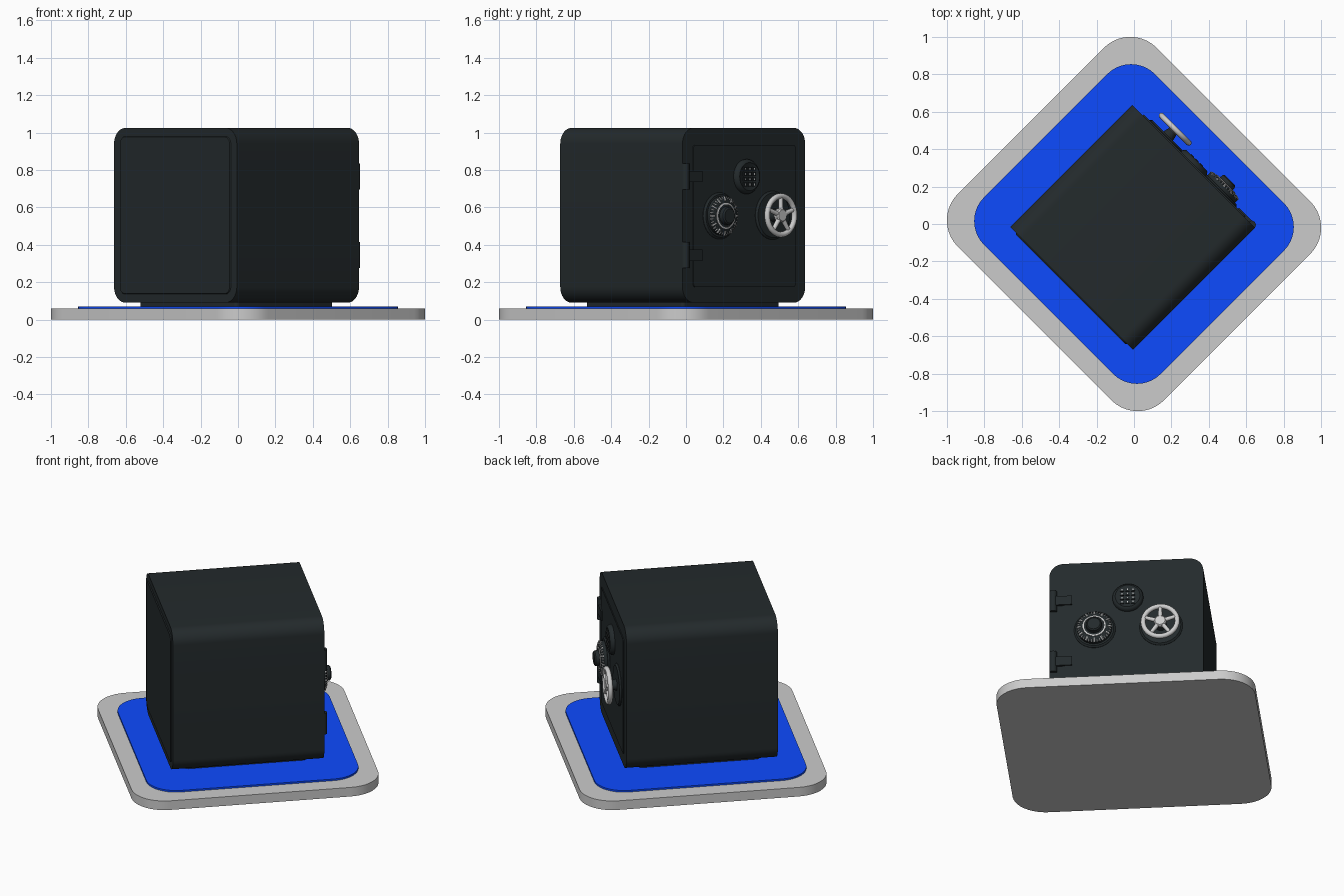
import bpy, bmesh
from math import sin, cos, pi, radians
from mathutils import Matrix, Vector

if "Cube" in bpy.data.objects:
    bpy.data.objects.remove(bpy.data.objects["Cube"])

# Everything is built with the door facing local -Y, then turned 135 degrees
TURN = Matrix.Rotation(radians(135), 4, 'Z')
FRONT, BACK = -0.444, 0.48


def material(name, rgb):
    m = bpy.data.materials.new(name)
    m.diffuse_color = (*rgb, 1)
    m.use_nodes = True
    m.node_tree.nodes["Principled BSDF"].inputs["Base Color"].default_value = m.diffuse_color
    return m


DARK = material("dark_steel", (0.017, 0.023, 0.025))
BLUE = material("blue_mat", (0.004, 0.07, 1.0))
PLATE = material("plate_grey", (0.8, 0.8, 0.8))
SILVER = material("silver", (0.75, 0.75, 0.75))


def finish(bm, name, mat):
    bm.transform(TURN)
    bmesh.ops.recalc_face_normals(bm, faces=bm.faces[:])
    me = bpy.data.meshes.new(name)
    bm.to_mesh(me)
    bm.free()
    ob = bpy.data.objects.new(name, me)
    bpy.context.collection.objects.link(ob)
    me.materials.append(mat)
    bpy.ops.object.select_all(action='DESELECT')
    bpy.context.view_layer.objects.active = ob
    ob.select_set(True)
    bpy.ops.object.shade_smooth_by_angle(angle=radians(35))
    return ob


def rounded(hx, hy, r, seg=10):
    pts = []
    for k, (sx, sy) in enumerate(((1, 1), (-1, 1), (-1, -1), (1, -1))):
        for i in range(seg + 1):
            a = pi / 2 * (k + i / seg)
            pts.append((sx * (hx - r) + r * cos(a), sy * (hy - r) + r * sin(a)))
    return pts


def prism(pts, offset, direction):
    """Extrude an outline; returns bmesh, start cap, end cap."""
    bm = bmesh.new()
    f = bm.faces.new([bm.verts.new(offset(a, b)) for a, b in pts])
    new = bmesh.ops.extrude_face_region(bm, geom=[f], use_keep_orig=True)["geom"]
    bmesh.ops.translate(bm, vec=direction, verts=[v for v in new if isinstance(v, bmesh.types.BMVert)])
    end = next(g for g in new if isinstance(g, bmesh.types.BMFace))
    bmesh.ops.recalc_face_normals(bm, faces=bm.faces[:])
    return bm, f, end


def slab(name, hx, hy, r, z0, z1, mat, cx=0, cy=0):
    bm, _, _ = prism(rounded(hx, hy, r), lambda a, b: (a + cx, b + cy, z0), (0, 0, z1 - z0))
    finish(bm, name, mat)


def lathe(name, x, z, profile, mat, n=40):
    """Spin (radius, height above door) points about an axis square to the door."""
    bm = bmesh.new()
    rings = [[bm.verts.new((x + r * cos(2 * pi * i / n), FRONT - p, z + r * sin(2 * pi * i / n)))
              for i in range(n)] for r, p in profile]
    for a, b in zip(rings, rings[1:]):
        for i in range(n):
            j = (i + 1) % n
            bm.faces.new((a[i], a[j], b[j], b[i]))
    if profile[0] != profile[-1]:
        bm.faces.new(rings[0])
        bm.faces.new(rings[-1])
    else:
        bmesh.ops.remove_doubles(bm, verts=bm.verts[:], dist=1e-6)
    finish(bm, name, mat)


def add_box(bm, x0, x1, p0, p1, z0, z1):
    m = Matrix.Translation(((x0 + x1) / 2, FRONT - (p0 + p1) / 2, (z0 + z1) / 2))
    bmesh.ops.create_cube(bm, size=1, matrix=m @ Matrix.Diagonal((x1 - x0, p1 - p0, z1 - z0, 1)))


def add_rod(bm, a, b, r1, r2, seg=12):
    a, b = Vector(a), Vector(b)
    rot = (b - a).to_track_quat('Z', 'Y').to_matrix().to_4x4()
    bmesh.ops.create_cone(bm, cap_ends=True, segments=seg, radius1=r1, radius2=r2,
                          depth=(b - a).length, matrix=Matrix.Translation((a + b) / 2) @ rot)


# Base plate, blue mat and the foot under the safe
slab("base_plate", 0.78, 0.752, 0.2, 0, 0.06, PLATE)
slab("floor_mat", 0.668, 0.646, 0.18, 0.058, 0.071, BLUE)
slab("safe_foot", 0.368, 0.368, 0.02, 0.07, 0.1, DARK, -0.005, 0.018)

# Body: rounded outline run front to back, with a slightly raised back panel
bm, front, back = prism(rounded(0.464, 0.467, 0.085), lambda a, b: (a - 0.007, FRONT, 0.558 + b),
                        (0, BACK - FRONT, 0))
bmesh.ops.inset_region(bm, faces=[back], thickness=0.045)
bmesh.ops.inset_region(bm, faces=[back], thickness=0.004, depth=0.006)
finish(bm, "safe_body", DARK)

# Door panel
bm, _, _ = prism(rounded(0.385, 0.38, 0.015, 4), lambda a, b: (a - 0.007, FRONT + 0.01, 0.555 + b),
                 (0, -0.016, 0))
finish(bm, "door", DARK)

# Hinges: barrel and arm
for name, z in (("upper_hinge", 0.765), ("lower_hinge", 0.345)):
    bm = bmesh.new()
    add_rod(bm, (-0.448, FRONT + 0.002, z - 0.07), (-0.448, FRONT + 0.002, z + 0.07), 0.022, 0.022, 20)
    add_box(bm, -0.445, -0.335, -0.005, 0.015, z - 0.03, z + 0.03)
    finish(bm, name, DARK)

# Wheel: mount, rim, hub, spokes
WX, WZ = 0.203, 0.558
lathe("wheel_mount", WX, WZ, [(0.13, 0), (0.13, 0.008), (0.12, 0.018), (0.035, 0.018), (0.028, 0.05)], DARK)
rim = [(0.103 + 0.015 * cos(2 * pi * i / 12), 0.07 + 0.015 * sin(2 * pi * i / 12)) for i in range(12)]
lathe("wheel_rim", WX, WZ, rim + rim[:1], SILVER, 48)
lathe("wheel_hub", WX, WZ, [(0.02, 0.01), (0.02, 0.05), (0.037, 0.056), (0.037, 0.078), (0.03, 0.085)], SILVER)
bm = bmesh.new()
for i in range(5):
    a = pi / 2 + 2 * pi * i / 5
    add_rod(bm, (WX, FRONT - 0.07, WZ), (WX + 0.102 * cos(a), FRONT - 0.07, WZ + 0.102 * sin(a)), 0.015, 0.011)
finish(bm, "wheel_spokes", SILVER)

# Combination dial: mount, stepped dial, knob, bright ring and tick studs
DX, DZ = -0.197, 0.555
lathe("dial_mount", DX, DZ, [(0.125, 0), (0.125, 0.008), (0.115, 0.018)], DARK)
lathe("dial", DX, DZ, [(0.104, 0.01), (0.104, 0.04), (0.096, 0.048), (0.074, 0.052), (0.055, 0.056)], DARK)
lathe("dial_knob", DX, DZ, [(0.05, 0.05), (0.046, 0.078), (0.038, 0.085)], DARK, 28)
lathe("dial_ring", DX, DZ, [(0.07, 0.045), (0.07, 0.056), (0.062, 0.058), (0.062, 0.045), (0.07, 0.045)], SILVER)
bm = bmesh.new()
for i in range(36):
    a = 2 * pi * i / 36
    r0, w = (0.08, 0.006) if i % 3 == 0 else (0.09, 0.003)
    add_rod(bm, (DX + r0 * cos(a), FRONT - 0.05, DZ + r0 * sin(a)),
            (DX + 0.105 * cos(a), FRONT - 0.04, DZ + 0.105 * sin(a)), w, w, 6)
finish(bm, "dial_ticks", SILVER)

# Keypad: domed plate with a dished face and a grid of buttons
KX, KZ = 0.003, 0.765
lathe("keypad", KX, KZ, [(0.093, 0), (0.093, 0.016), (0.084, 0.03), (0.075, 0.034), (0.068, 0.03)], DARK)
keys, marks = bmesh.new(), bmesh.new()
for i in range(3):
    for j in range(4):
        x, z = KX + (i - 1) * 0.034, KZ + (j - 1.5) * 0.028
        add_box(keys, x - 0.012, x + 0.012, 0.024, 0.037, z - 0.01, z + 0.01)
        add_box(marks, x - 0.003, x + 0.003, 0.03, 0.038, z - 0.005, z + 0.005)
finish(keys, "keypad_buttons", DARK)
finish(marks, "keypad_button_marks", SILVER)
